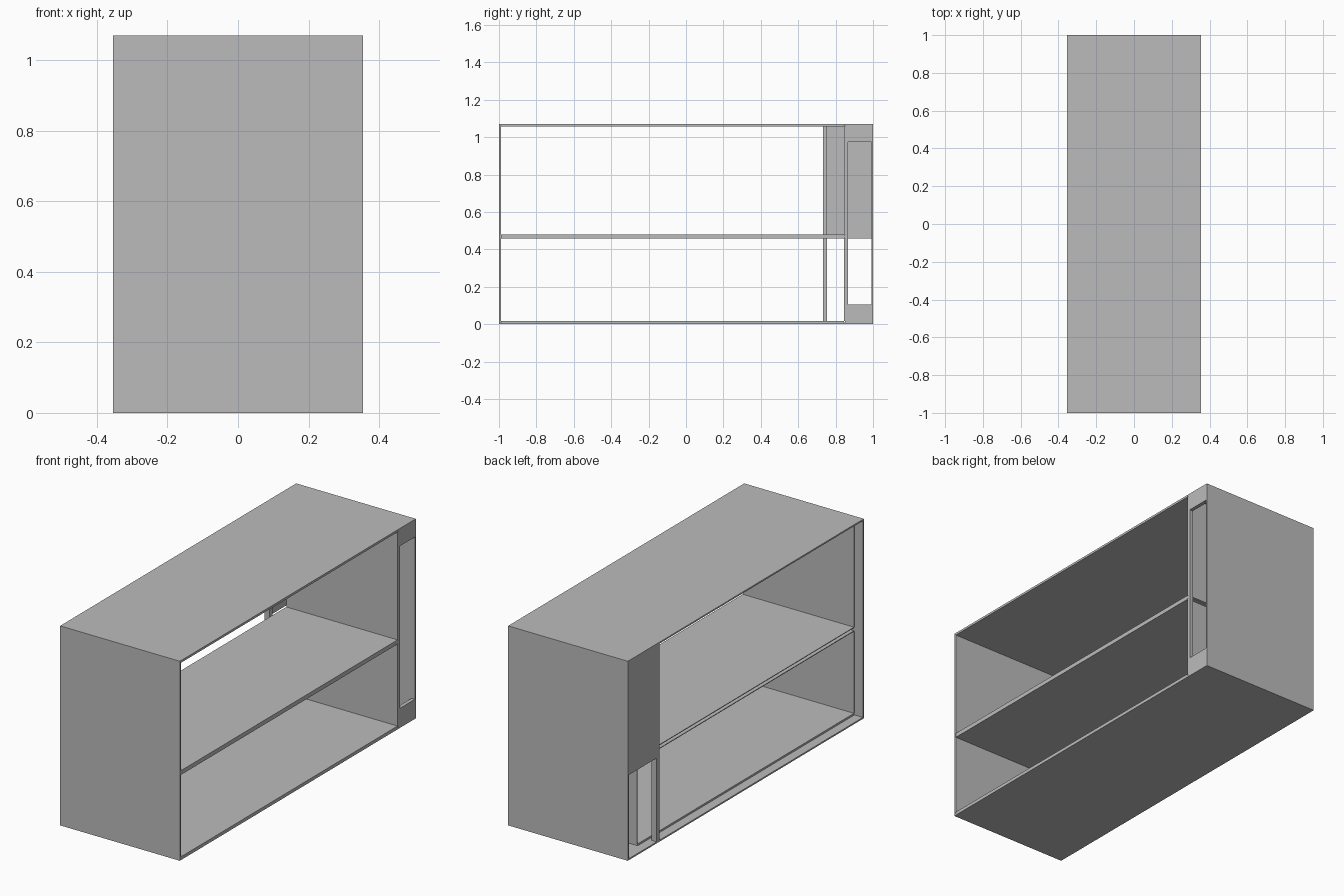
import bpy
import bmesh

default = bpy.data.objects.get("Cube")
if default:
    bpy.data.objects.remove(default, do_unlink=True)

# Single grey finish
grey = bpy.data.materials.new("plain_grey")
grey.use_nodes = True
colour = (0.5, 0.5, 0.5, 1)
grey.diffuse_color = colour
grey.node_tree.nodes["Principled BSDF"].inputs["Base Color"].default_value = colour

# Main dimensions
X, Y, H = 0.355, 1.0, 1.07
T = 0.008              # shell thickness
LINER = 0.012          # wall position of the liner
FLOOR = 0.018
CEIL = H - LINER
BACK = -0.305          # where the cubby liners stop
SHELF_LOW, SHELF_TOP = 0.457, 0.48
PART = 0.845           # partition beside the narrow bay
SKIN = 0.004


def box(name, x, y, z):
    """Add a box from three (low, high) ranges."""
    bm = bmesh.new()
    bmesh.ops.create_cube(bm, size=1)
    for v in bm.verts:
        v.co = [r[0] if c < 0 else r[1] for c, r in zip(v.co, (x, y, z))]
    mesh = bpy.data.meshes.new(name)
    bm.to_mesh(mesh)
    bm.free()
    mesh.materials.append(grey)
    obj = bpy.data.objects.new(name, mesh)
    bpy.context.collection.objects.link(obj)
    return obj


# Outer shell, open on both long sides
full_x, full_y, full_z = (-X, X), (-Y, Y), (0, H)
box("shell_top", full_x, full_y, (H - T, H))
box("shell_bottom", full_x, full_y, (0, T))
inner_z = (T, H - T)
box("shell_front", full_x, (-Y, T - Y), inner_z)
box("shell_back", full_x, (Y - T, Y), inner_z)

# Thin liners of the two large cubbies
deep = (BACK, X)
cubby_y = (LINER - Y, PART)
box("floor_liner", deep, cubby_y, (T, FLOOR))
box("ceiling_liner", deep, cubby_y, (CEIL, H - T))
for level, z in (("lower", (FLOOR, SHELF_LOW)), ("upper", (SHELF_TOP, CEIL))):
    box(level + "_end_liner", deep, (T - Y, LINER - Y), z)
    box(level + "_partition", deep, (PART, PART + SKIN), z)

# Hollow middle shelf with a closed edge on one side only
box("shelf_top", deep, cubby_y, (SHELF_TOP - SKIN, SHELF_TOP))
box("shelf_underside", deep, cubby_y, (SHELF_LOW, SHELF_LOW + SKIN))
box("shelf_edge", (X - SKIN, X), (LINER - Y, PART + SKIN),
    (SHELF_LOW + SKIN, SHELF_TOP - SKIN))

# Frame around the tall window of the narrow bay
frame_x = (X - 0.02, X)
WIN_LOW, WIN_TOP = 0.105, 0.975
bay_y = (PART + SKIN, Y - T)
box("window_sill", frame_x, bay_y, (T, WIN_LOW))
box("window_header", frame_x, bay_y, (WIN_TOP, H - T))
box("window_stile", frame_x, (PART + SKIN, 0.865), (WIN_LOW, WIN_TOP))

# Post and upper panel on the opposite side
box("rear_post", (-X, -X + 0.03), (0.733, 0.755), inner_z)
box("rear_upper_panel", (-X, -X + 0.012), (0.755, Y - T), (SHELF_LOW, H - T))
